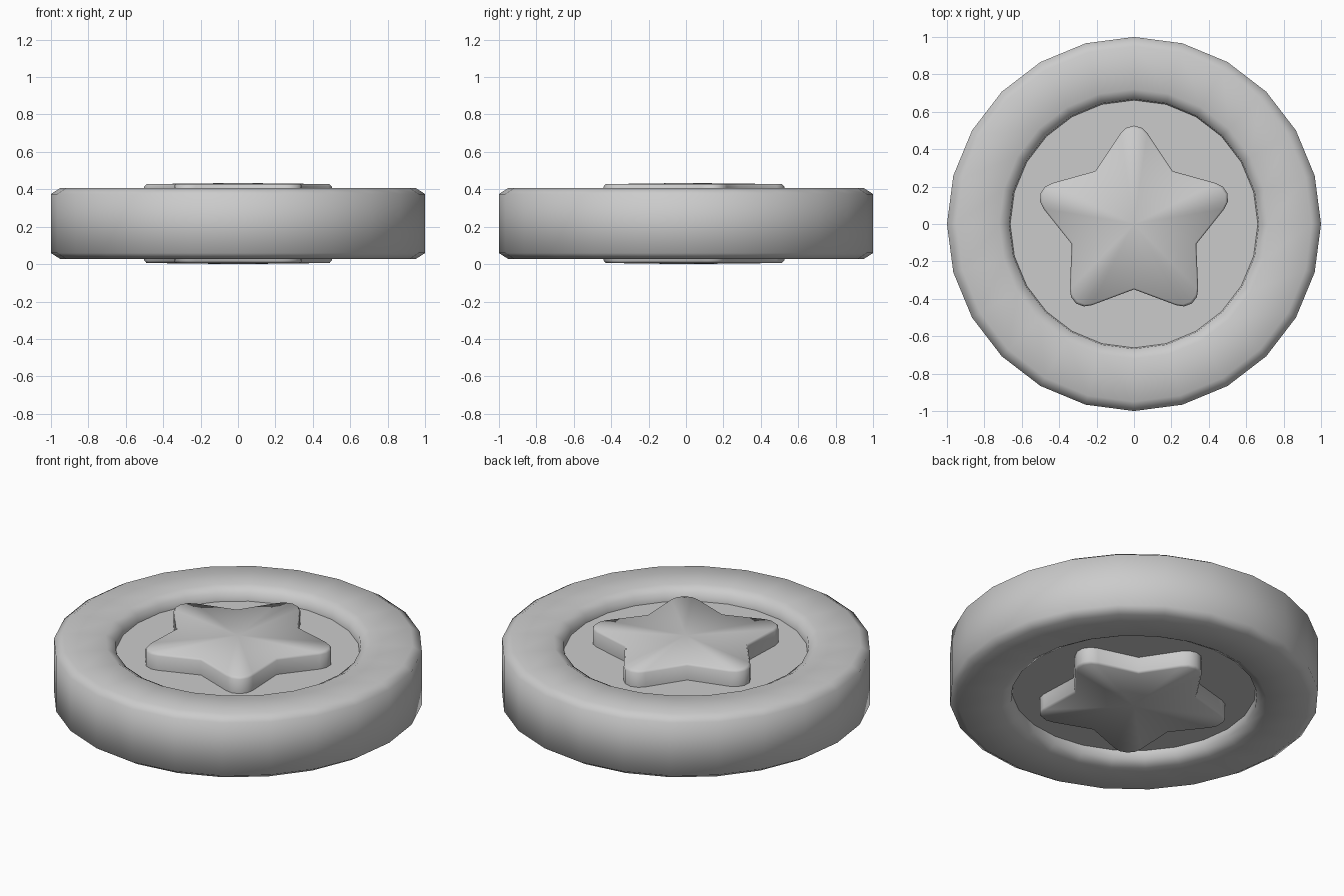
import bpy, bmesh, math

if "Cube" in bpy.data.objects:
    bpy.data.objects.remove(bpy.data.objects["Cube"])

SIDES = 24
MID = 0.217          # height of the mirror plane
FLOOR = 0.113        # half heights measured from the mirror plane
RIM = 0.19

grey = bpy.data.materials.new("light grey")
grey.diffuse_color = (0.6, 0.6, 0.6, 1)
grey.use_nodes = True
grey.node_tree.nodes["Principled BSDF"].inputs["Base Color"].default_value = grey.diffuse_color


def bridge(bm, a, b):
    n = len(a)
    for i in range(n):
        j = (i + 1) % n
        bm.faces.new((a[i], a[j], b[j], b[i]))


def finish(bm, name):
    bmesh.ops.recalc_face_normals(bm, faces=bm.faces[:])
    mesh = bpy.data.meshes.new(name)
    bm.to_mesh(mesh)
    bm.free()
    mesh.materials.append(grey)
    obj = bpy.data.objects.new(name, mesh)
    bpy.context.collection.objects.link(obj)
    bpy.ops.object.select_all(action='DESELECT')
    obj.select_set(True)
    bpy.context.view_layer.objects.active = obj
    bpy.ops.object.shade_smooth_by_angle(angle=math.radians(65))
    return obj


# Coin body: lathed profile with recessed floors and chamfered rims
half = [(0.662, FLOOR), (0.668, RIM - 0.03), (0.72, RIM),
        (0.95, RIM), (1.0, RIM - 0.032)]
profile = half + [(r, -z) for r, z in reversed(half)]
bm = bmesh.new()
rings = []
for r, z in profile:
    rings.append([bm.verts.new((r * math.cos(2 * math.pi * i / SIDES),
                                r * math.sin(2 * math.pi * i / SIDES), MID + z))
                  for i in range(SIDES)])
for a, b in zip(rings, rings[1:]):
    bridge(bm, a, b)
bm.faces.new(rings[0])
bm.faces.new(rings[-1])
finish(bm, "coin_body")

# Star outline: (distance along the arm, offset across it), repeated five times
arm = [(0.485, -0.072), (0.514, -0.042), (0.526, 0.0), (0.514, 0.042), (0.485, 0.072)]
outline = []
for k in range(5):
    t = math.radians(90 + 72 * k)
    for u, v in arm:
        outline.append((u * math.cos(t) - v * math.sin(t),
                        u * math.sin(t) + v * math.cos(t)))
    t += math.radians(36)
    outline.append((0.35 * math.cos(t), 0.35 * math.sin(t)))

# Raised stars on both faces, with a small edge bevel and a faint dome
for name, side in (("top_star", 1), ("bottom_star", -1)):
    bm = bmesh.new()
    layers = [(1.0, FLOOR), (1.0, 0.198), (0.975, 0.211)]
    loops = [[bm.verts.new((x * s, y * s, MID + side * z)) for x, y in outline]
             for s, z in layers]
    for a, b in zip(loops, loops[1:]):
        bridge(bm, a, b)
    peak = bm.verts.new((0, 0, MID + side * 0.217))
    last = loops[-1]
    for i in range(len(last)):
        bm.faces.new((last[i], last[(i + 1) % len(last)], peak))
    base = bm.faces.new(loops[0])
    bmesh.ops.recalc_face_normals(bm, faces=bm.faces[:])
    bmesh.ops.delete(bm, geom=[base], context='FACES_ONLY')
    finish(bm, name)
